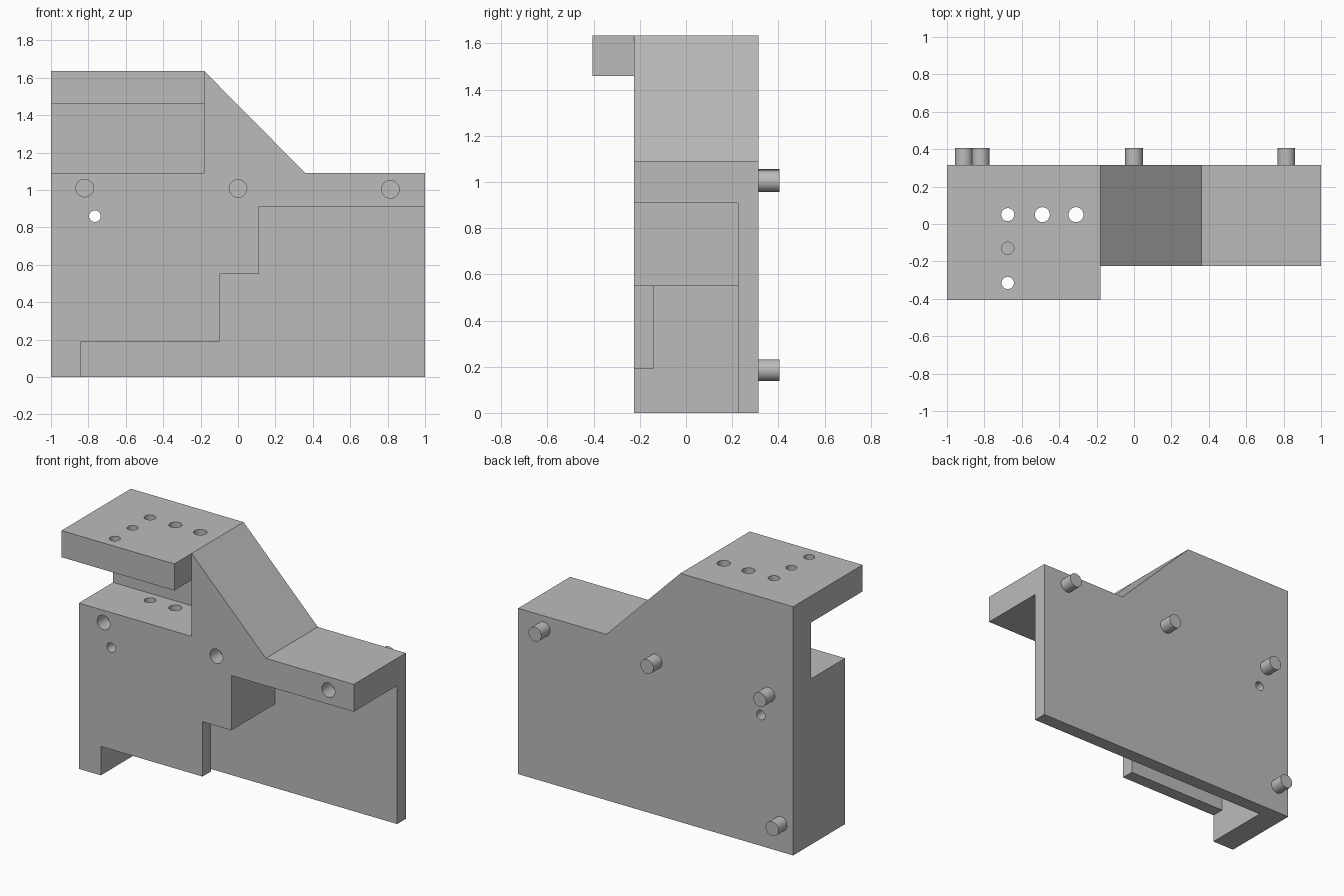
import bpy, math
from mathutils import Vector

cube = bpy.data.objects.get("Cube")
if cube:
    bpy.data.objects.remove(cube, do_unlink=True)

grey = bpy.data.materials.new("machined_grey")
grey.use_nodes = True
colour = (0.5, 0.5, 0.5, 1)
grey.diffuse_color = colour
grey.node_tree.nodes["Principled BSDF"].inputs["Base Color"].default_value = colour

BACK, FRONT, TOP = 0.315, -0.225, 1.635


def extrude(name, profile, y0, y1):
    """Prism from an x-z outline, listed anticlockwise from the front."""
    n = len(profile)
    verts = [(x, y, z) for y in (y0, y1) for x, z in profile]
    faces = [list(range(n)), list(range(2 * n - 1, n - 1, -1))]
    faces += [[(i + 1) % n, i, n + i, n + (i + 1) % n] for i in range(n)]
    mesh = bpy.data.meshes.new(name)
    mesh.from_pydata(verts, [], faces)
    mesh.materials.append(grey)
    obj = bpy.data.objects.new(name, mesh)
    bpy.context.collection.objects.link(obj)
    return obj


def rod(name, start, end, radius):
    """Cylinder between two points."""
    a, b = Vector(start), Vector(end)
    turn = (b - a).to_track_quat('Z', 'Y').to_euler()
    bpy.ops.mesh.primitive_cylinder_add(vertices=32, radius=radius, depth=(b - a).length,
                                        location=(a + b) / 2, rotation=turn)
    obj = bpy.context.object
    obj.name = name
    obj.data.materials.append(grey)
    return obj


def activate(obj):
    bpy.ops.object.select_all(action='DESELECT')
    obj.select_set(True)
    bpy.context.view_layer.objects.active = obj


def cut(target, cutter):
    cutter.hide_render = True
    bpy.context.view_layer.update()
    activate(target)
    mod = target.modifiers.new("cut", 'BOOLEAN')
    mod.operation, mod.solver, mod.object = 'DIFFERENCE', 'EXACT', cutter
    bpy.ops.object.modifier_apply(modifier=mod.name)
    bpy.data.objects.remove(cutter, do_unlink=True)


# Main block with sloped shoulder
body = extrude("bracket_body", [(-1, 0), (1, 0), (1, 1.09), (0.36, 1.09),
                                (-0.18, TOP), (-1, TOP)], -0.405, BACK)

# Set the front back, leaving the overhanging arm
cut(body, extrude("front_cutter", [(-2, -1), (2, -1), (2, 2), (-0.18, 2),
                                   (-0.18, 1.46), (-2, 1.46)], -1, FRONT))

# Pocket beneath the arm
cut(body, extrude("pocket_cutter", [(-2, 1.09), (-0.18, 1.09), (-0.18, 1.46),
                                    (-2, 1.46)], -1, 0.13))

# Stepped recess, with a hollow behind the thin front lip
steps = [(-0.84, -1), (2, -1), (2, 0.91), (0.11, 0.91), (0.11, 0.55)]
cut(body, extrude("step_cutter", steps + [(-0.1, 0.55), (-0.1, 0.19), (-0.84, 0.19)],
                  -1, -0.14))
cut(body, extrude("hollow_cutter", steps + [(-0.84, 0.55)], -0.14, 0.225))

# Vertical holes through arm and shelf
for x, radius in ((-0.675, 0.035), (-0.49, 0.04), (-0.31, 0.04)):
    cut(body, rod("shelf_hole", (x, 0.05, 0.4), (x, 0.05, 2), radius))
for y in (-0.13, -0.315):
    cut(body, rod("arm_hole", (-0.675, y, 1.3), (-0.675, y, 2), 0.033))

# Small hole front to back
cut(body, rod("cross_hole", (-0.765, -1, 0.86), (-0.765, 1, 0.86), 0.031))

# Blind sockets in front, matching pegs behind
pegs = [(-0.82, 1.01), (0, 1.008), (0.815, 1.003)]
for x, z in pegs:
    cut(body, rod("socket", (x, -1, z), (x, FRONT + 0.1, z), 0.047))

parts = [body]
for i, (x, z) in enumerate(pegs + [(-0.91, 0.185)]):
    parts.append(rod(f"back_peg_{i + 1}", (x, BACK - 0.03, z), (x, 0.405, z), 0.047))

for obj in parts:
    activate(obj)
    bpy.ops.object.shade_smooth_by_angle(angle=math.radians(30))
